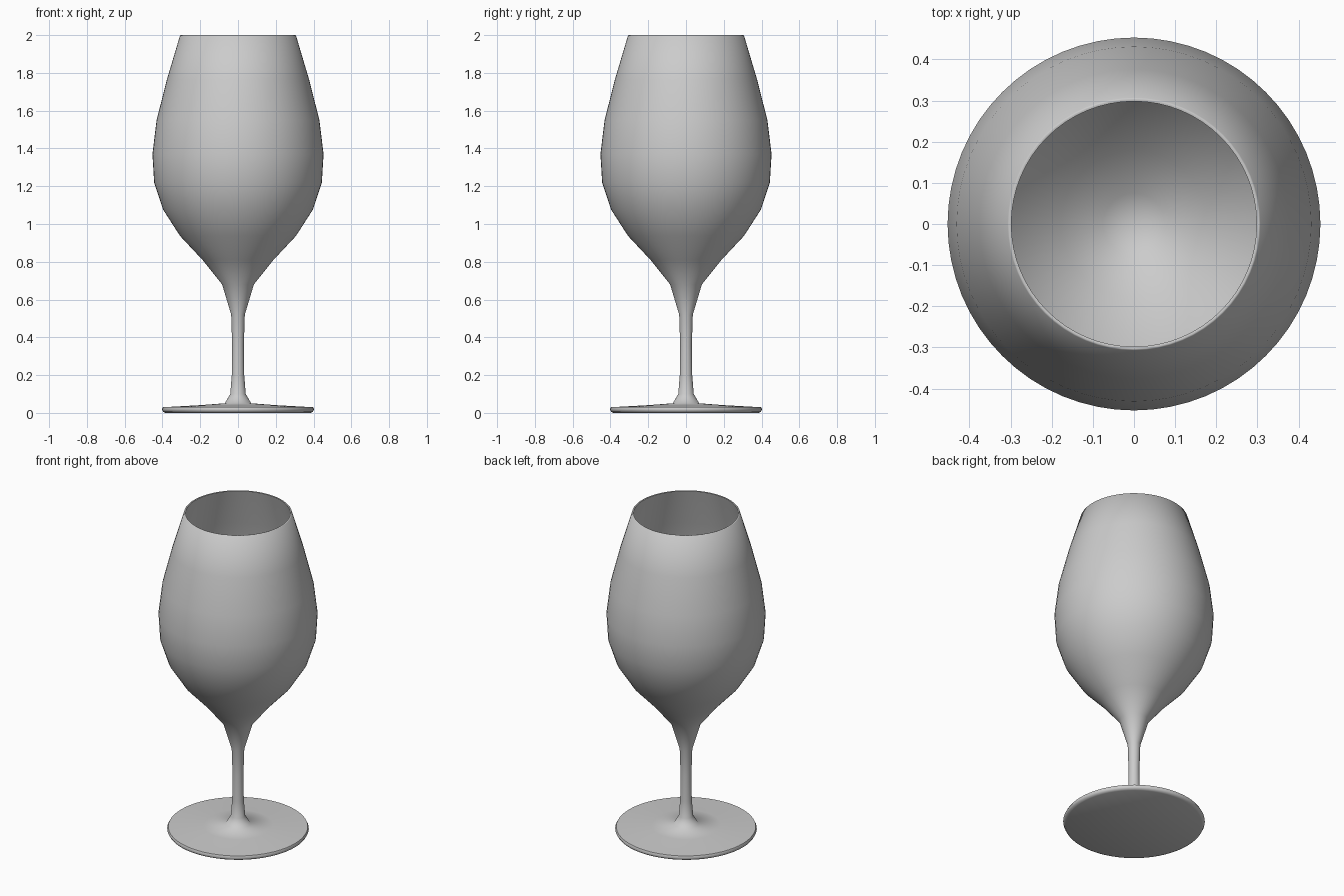
import bpy, bmesh, math

if "Cube" in bpy.data.objects:
    bpy.data.objects.remove(bpy.data.objects["Cube"])

SEGMENTS = 64

# Closed half-section: foot, stem, outer bowl, lip, inner bowl (radius, height)
PROFILE = [
    (0.0, 0.0), (0.385, 0.0), (0.397, 0.006), (0.403, 0.018), (0.397, 0.03),
    (0.20, 0.041), (0.07, 0.051), (0.041, 0.10), (0.033, 0.20),
    (0.031, 0.36), (0.036, 0.52),
    (0.084, 0.68), (0.188, 0.81), (0.307, 0.937), (0.397, 1.077),
    (0.444, 1.22), (0.453, 1.37), (0.431, 1.55), (0.376, 1.766), (0.307, 1.998),
    (0.303, 2.0), (0.298, 1.998),
    (0.366, 1.766), (0.420, 1.55), (0.441, 1.37), (0.432, 1.225),
    (0.386, 1.085), (0.298, 0.948), (0.178, 0.823), (0.075, 0.745), (0.0, 0.72),
]


def lathe(name, profile):
    bm = bmesh.new()
    verts = [bm.verts.new((r, 0, z)) for r, z in profile]
    edges = [bm.edges.new(pair) for pair in zip(verts, verts[1:])]
    bmesh.ops.spin(bm, geom=verts + edges, cent=(0, 0, 0), axis=(0, 0, 1),
                   angle=2 * math.pi, steps=SEGMENTS)
    bmesh.ops.remove_doubles(bm, verts=bm.verts, dist=1e-4)
    bmesh.ops.recalc_face_normals(bm, faces=bm.faces)
    mesh = bpy.data.meshes.new(name)
    bm.to_mesh(mesh)
    bm.free()
    obj = bpy.data.objects.new(name, mesh)
    bpy.context.collection.objects.link(obj)
    return obj


# Wine glass as one turned solid
glass = lathe("wine_glass", PROFILE)
bpy.context.view_layer.objects.active = glass
glass.select_set(True)
bpy.ops.object.shade_smooth_by_angle(angle=math.radians(60))
